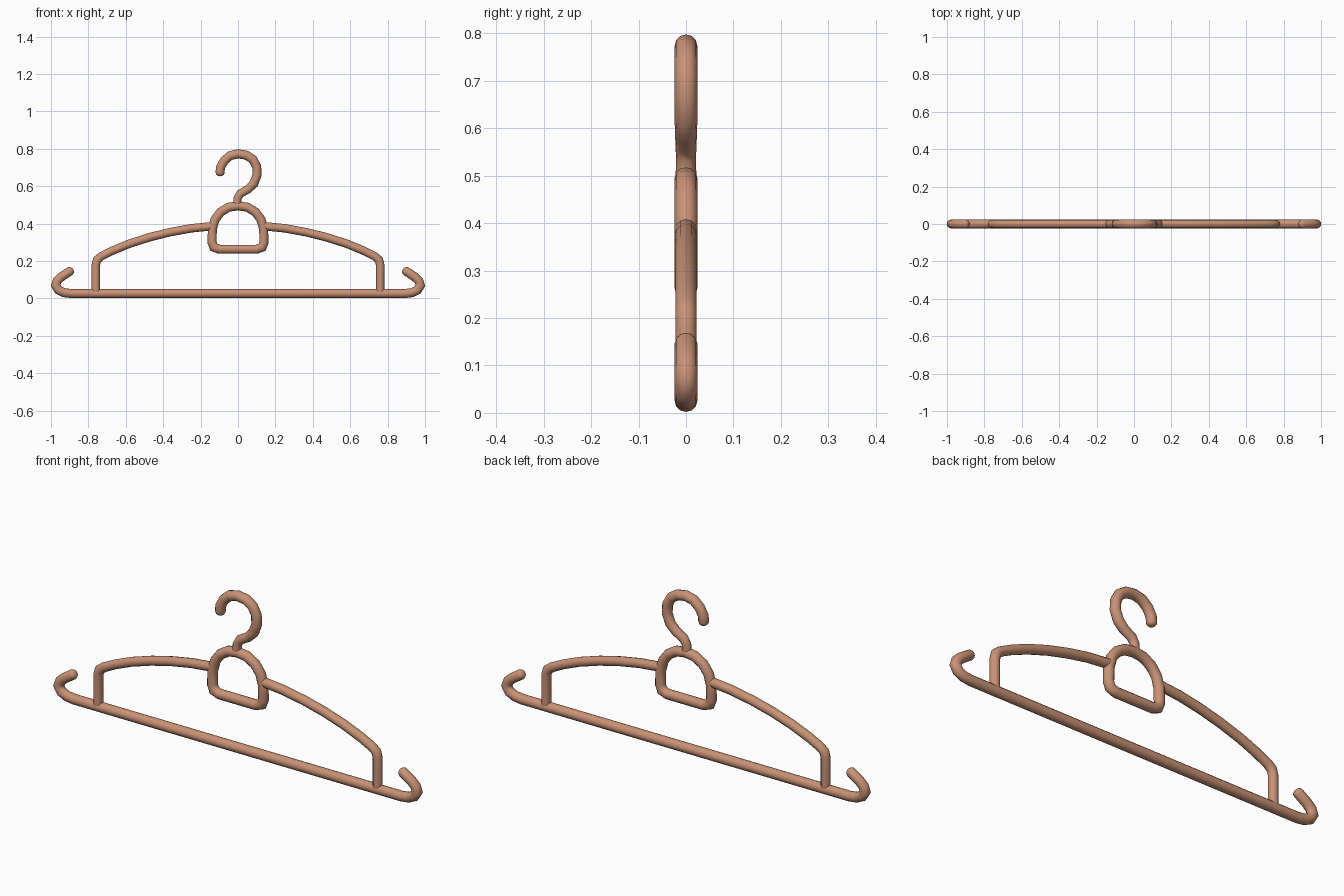
import bpy, bmesh, math
from mathutils import Vector

if "Cube" in bpy.data.objects:
    bpy.data.objects.remove(bpy.data.objects["Cube"])

R = 0.024
SIDES = 12

brown = bpy.data.materials.new("light_brown_plastic")
brown.diffuse_color = (0.584, 0.287, 0.178, 1.0)
brown.use_nodes = True
brown.node_tree.nodes["Principled BSDF"].inputs["Base Color"].default_value = brown.diffuse_color


def tube(name, pts, radius=R, closed=False, radii=None, tips=(False, False)):
    """Round tube along a path in the XZ plane; tips marks rounded ends."""
    P = [Vector((x, 0, z)) for x, z in pts]
    n = len(P)
    rad = radii or [radius] * n
    rings = []  # (centre, in-plane normal, in-plane radius, y radius)
    for i, p in enumerate(P):
        a = P[i - 1] if (closed or i > 0) else None
        b = P[(i + 1) % n] if (closed or i < n - 1) else None
        d1 = (p - a).normalized() if a is not None else (b - p).normalized()
        d2 = (b - p).normalized() if b is not None else d1
        t = (d1 + d2).normalized()
        miter = 1 / max(t.dot(d1), 0.7)
        rings.append((p, Vector((-t.z, 0, t.x)), rad[i] * miter, rad[i]))

    def cap(ring, t):
        p, nrm, r, _ = ring
        return [(p + t * r * 0.8 * math.sin(k), nrm, r * math.cos(k), r * math.cos(k))
                for k in (0.5, 0.95, 1.3)]
    if tips[1]:
        rings += cap(rings[-1], (P[-1] - P[-2]).normalized())
    if tips[0]:
        rings = cap(rings[0], (P[0] - P[1]).normalized())[::-1] + rings

    bm = bmesh.new()
    loops = []
    for p, nrm, r, ry in rings:
        loops.append([bm.verts.new(p + nrm * r * math.cos(2 * math.pi * k / SIDES)
                                   + Vector((0, ry * math.sin(2 * math.pi * k / SIDES), 0)))
                      for k in range(SIDES)])
    m = len(loops)
    for i in range(m if closed else m - 1):
        u, v = loops[i], loops[(i + 1) % m]
        for k in range(SIDES):
            j = (k + 1) % SIDES
            bm.faces.new((u[k], u[j], v[j], v[k]))
    if not closed:
        bm.faces.new(loops[0])
        bm.faces.new(loops[-1])
    bmesh.ops.recalc_face_normals(bm, faces=bm.faces)
    me = bpy.data.meshes.new(name)
    bm.to_mesh(me)
    bm.free()
    me.materials.append(brown)
    ob = bpy.data.objects.new(name, me)
    bpy.context.collection.objects.link(ob)
    bpy.ops.object.select_all(action='DESELECT')
    ob.select_set(True)
    bpy.context.view_layer.objects.active = ob
    bpy.ops.object.shade_smooth_by_angle(angle=math.radians(50))
    return ob


def flip(pts):
    return [(-x, z) for x, z in reversed(pts)]


# Bottom bar with upturned strap hooks at both ends
end = [(0.89, 0.026), (0.93, 0.031), (0.96, 0.045), (0.975, 0.07),
       (0.967, 0.094), (0.945, 0.115), (0.898, 0.146)]
tube("bottom_bar", flip(end) + end, tips=(True, True))

# Shoulder arms with end posts
arm = [(0.14, 0.386), (0.25, 0.375), (0.36, 0.355), (0.47, 0.328), (0.58, 0.293),
       (0.67, 0.256), (0.73, 0.226), (0.753, 0.207), (0.76, 0.18), (0.76, 0.026)]
tube("right_shoulder", arm, 0.0225)
tube("left_shoulder", flip(arm), 0.0225)

# Central arched loop
half = [(0.0, 0.495), (0.05, 0.488), (0.093, 0.462), (0.123, 0.422), (0.137, 0.37),
        (0.139, 0.30), (0.129, 0.274), (0.1, 0.263)]
tube("centre_loop", half + flip(half)[:-1], closed=True)

# Hanging hook with a slimmer neck
hook = [(-0.004, 0.495), (-0.003, 0.535), (0.012, 0.56), (0.055, 0.585), (0.085, 0.615),
        (0.102, 0.66), (0.1, 0.705), (0.08, 0.743), (0.045, 0.766), (0.0, 0.773),
        (-0.043, 0.763), (-0.075, 0.735), (-0.094, 0.7), (-0.096, 0.672)]
tube("hanging_hook", hook, radii=[0.022, 0.021, 0.022, 0.023] + [R] * 10, tips=(False, True))
